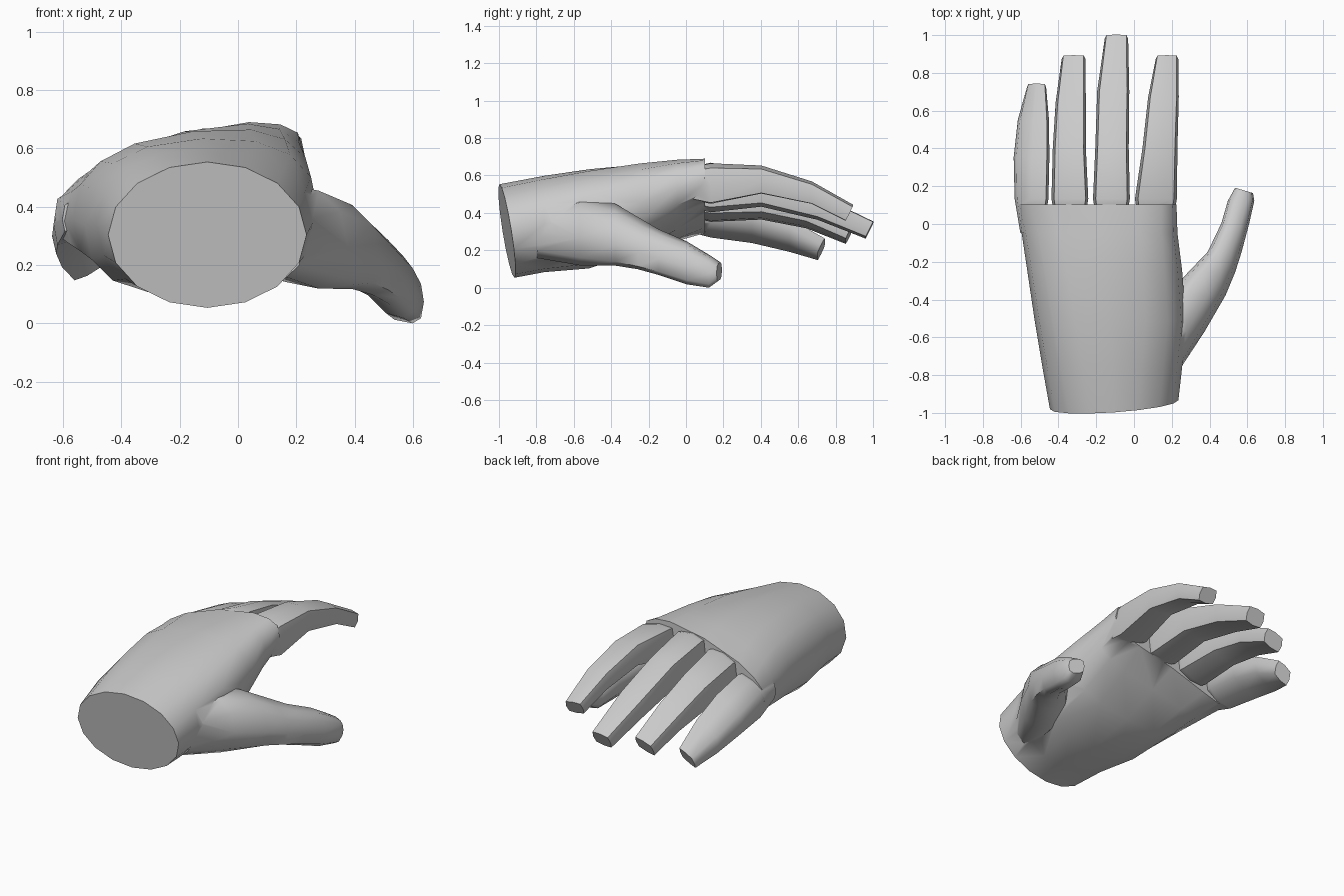
import bpy, bmesh
from math import sin, cos, pi, radians, copysign

if "Cube" in bpy.data.objects:
    bpy.data.objects.remove(bpy.data.objects["Cube"])


def ring(bm, sec, n, tilt=0.0, skew=0.0):
    """One rounded cross-section across y: y, x0, x1, z0, z1, slope, arch, squareness."""
    y, x0, x1, z0, z1, slope, arch, e = sec
    cx, cz, hw, hh = (x0 + x1) / 2, (z0 + z1) / 2, (x1 - x0) / 2, (z1 - z0) / 2
    verts = []
    for i in range(n):
        c, s = cos(2 * pi * i / n), sin(2 * pi * i / n)
        u = copysign(abs(c) ** e, c) if abs(c) > 1e-6 else 0.0
        w = copysign(abs(s) ** e, s) if abs(s) > 1e-6 else 0.0
        dx, dz = hw * u, hh * w
        z = cz + dz + slope * dx - arch * u * u
        verts.append(bm.verts.new((cx + dx, y + tilt * dz + skew * dx, z)))
    return verts


def loft(name, sections, n, start=(0, 0), end=(0, 0)):
    """Closed skin through a list of cross-sections."""
    bm = bmesh.new()
    last = len(sections) - 1
    rings = []
    for i, s in enumerate(sections):
        t = start if i == 0 else end if i == last else (0, 0)
        rings.append(ring(bm, s, n, *t))
    for a, b in zip(rings, rings[1:]):
        for i in range(n):
            j = (i + 1) % n
            bm.faces.new((a[i], a[j], b[j], b[i]))
    bm.faces.new(rings[0])
    bm.faces.new(rings[-1])
    bmesh.ops.recalc_face_normals(bm, faces=bm.faces)
    me = bpy.data.meshes.new(name)
    bm.to_mesh(me)
    bm.free()
    ob = bpy.data.objects.new(name, me)
    bpy.context.collection.objects.link(ob)
    return ob


def finger(name, slope, stations):
    """Squarish finger whose root is buried in the palm."""
    y, x0, x1, z0, z1 = stations[0]
    root = (-0.05, x0 + 0.03, x1 - 0.03, z0 + 0.04, z1 - 0.04)
    secs = [(*s, slope, 0, 0.45) for s in [root] + stations]
    return loft(name, secs, 8, end=(0.5, 0))


# palm, from the cut wrist to the arched knuckles
hand = loft("hand", [
    (-0.96, -0.45, 0.23, 0.06, 0.56, 0.00, 0.00, 1.00),
    (-0.76, -0.49, 0.25, 0.09, 0.605, 0.00, 0.00, 0.90),
    (-0.52, -0.53, 0.27, 0.11, 0.64, 0.05, 0.01, 0.80),
    (-0.25, -0.57, 0.25, 0.20, 0.665, 0.12, 0.02, 0.75),
    (-0.05, -0.60, 0.225, 0.32, 0.665, 0.22, 0.045, 0.68),
    (0.10, -0.632, 0.22, 0.405, 0.655, 0.27, 0.055, 0.60),
], 16, start=(-0.16, 0.07))

# thumb, sweeping outward and down
thumb = loft("thumb", [
    (-0.80, 0.04, 0.22, 0.16, 0.40, 0.0, 0, 0.9),
    (-0.57, 0.06, 0.37, 0.13, 0.48, -0.2, 0, 0.85),
    (-0.38, 0.17, 0.48, 0.14, 0.44, -0.35, 0, 0.8),
    (-0.26, 0.28, 0.53, 0.12, 0.37, -0.4, 0, 0.8),
    (-0.15, 0.385, 0.565, 0.085, 0.31, -0.4, 0, 0.8),
    (0.00, 0.457, 0.605, 0.03, 0.25, -0.3, 0, 0.75),
    (0.12, 0.492, 0.632, 0.01, 0.18, -0.2, 0, 0.7),
    (0.175, 0.53, 0.625, 0.045, 0.14, -0.2, 0, 0.7),
], 10, end=(0, -0.3))

# four fingers: y, x0, x1, z0, z1
parts = [
    thumb,
    finger("index_finger", -0.1, [
        (0.13, 0.00, 0.222, 0.455, 0.672), (0.40, 0.04, 0.225, 0.51, 0.66),
        (0.67, 0.07, 0.232, 0.455, 0.575), (0.87, 0.11, 0.23, 0.365, 0.45)]),
    finger("middle_finger", 0.1, [
        (0.13, -0.222, -0.027, 0.41, 0.675), (0.40, -0.21, -0.033, 0.44, 0.615),
        (0.70, -0.20, -0.03, 0.37, 0.505), (0.978, -0.16, -0.036, 0.27, 0.36)]),
    finger("ring_finger", 0.28, [
        (0.13, -0.442, -0.247, 0.365, 0.605), (0.40, -0.435, -0.26, 0.38, 0.545),
        (0.64, -0.42, -0.26, 0.335, 0.455), (0.87, -0.388, -0.262, 0.25, 0.335)]),
    finger("little_finger", 0.5, [
        (0.13, -0.637, -0.458, 0.30, 0.485), (0.35, -0.642, -0.453, 0.275, 0.43),
        (0.55, -0.62, -0.455, 0.225, 0.35), (0.72, -0.572, -0.47, 0.17, 0.255)]),
]

# fuse everything into one skin
bpy.context.view_layer.objects.active = hand
for p in parts:
    m = hand.modifiers.new("fuse", 'BOOLEAN')
    m.operation = 'UNION'
    m.solver = 'EXACT'
    m.object = p
    bpy.ops.object.modifier_apply(modifier=m.name)
    bpy.data.objects.remove(p, do_unlink=True)

# rest on the ground, centred
lo = [min(v.co[k] for v in hand.data.vertices) for k in range(3)]
hi = [max(v.co[k] for v in hand.data.vertices) for k in range(3)]
for v in hand.data.vertices:
    v.co.x -= (lo[0] + hi[0]) / 2
    v.co.y -= (lo[1] + hi[1]) / 2
    v.co.z -= lo[2]

bpy.ops.object.select_all(action='DESELECT')
hand.select_set(True)
bpy.ops.object.shade_smooth_by_angle(angle=radians(50))
